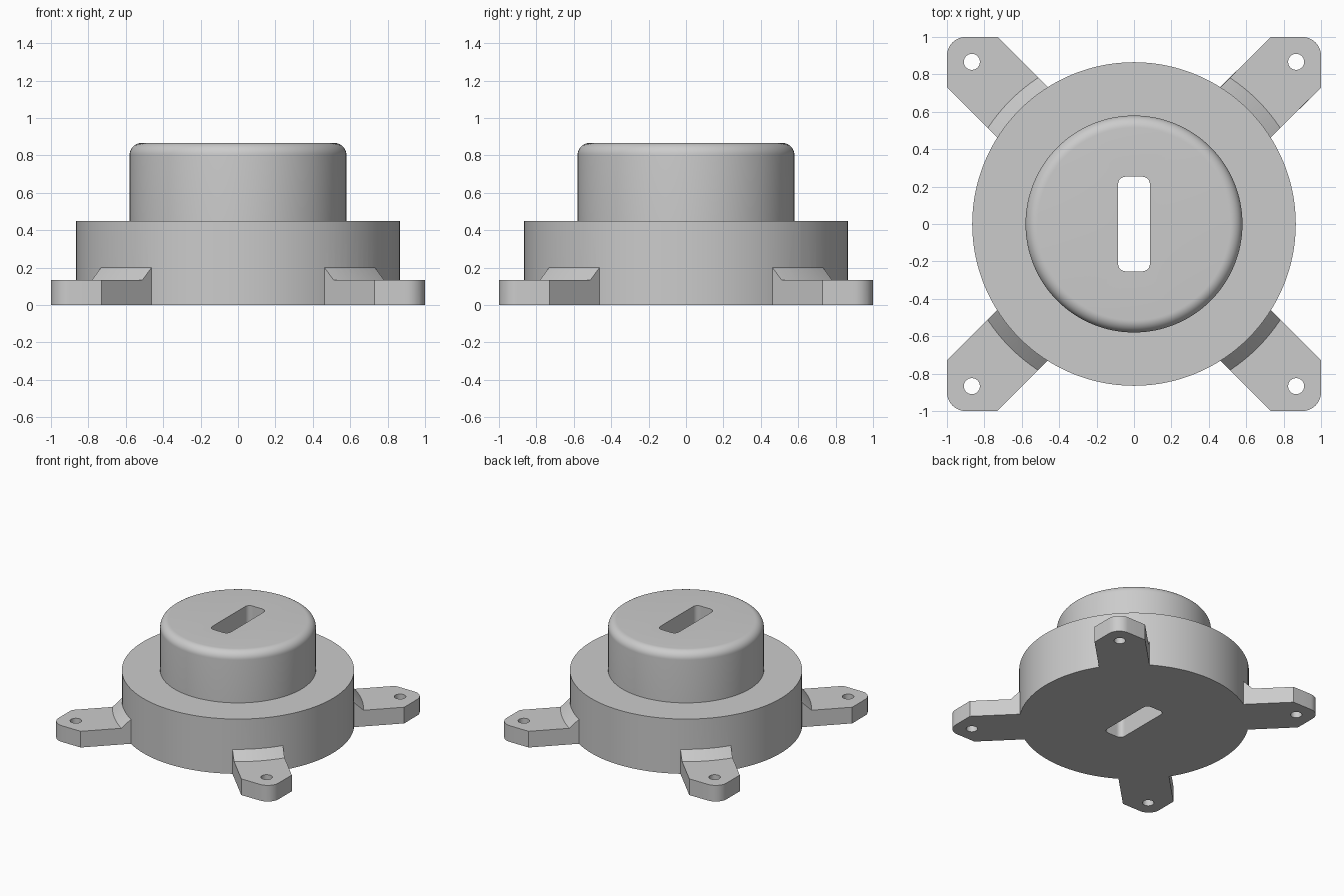
import bpy, bmesh
from math import sin, cos, pi, radians
from mathutils import Matrix

cube = bpy.data.objects.get("Cube")
if cube:
    bpy.data.objects.remove(cube, do_unlink=True)

SEGMENTS = 128

grey = bpy.data.materials.new("plain grey")
grey.use_nodes = True
COLOUR = (0.6, 0.6, 0.6, 1)
grey.diffuse_color = COLOUR
grey.node_tree.nodes["Principled BSDF"].inputs["Base Color"].default_value = COLOUR


def finish(name, bm):
    bmesh.ops.recalc_face_normals(bm, faces=bm.faces)
    mesh = bpy.data.meshes.new(name)
    bm.to_mesh(mesh)
    bm.free()
    mesh.materials.append(grey)
    obj = bpy.data.objects.new(name, mesh)
    bpy.context.collection.objects.link(obj)
    return obj


def lathe(name, profile, closed=False):
    """Revolve (radius, z) points around the z axis."""
    bm = bmesh.new()
    verts = [bm.verts.new((r, 0, z)) for r, z in profile]
    pairs = list(zip(verts, verts[1:])) + ([(verts[-1], verts[0])] if closed else [])
    edges = [bm.edges.new(p) for p in pairs]
    bmesh.ops.spin(bm, geom=verts + edges, cent=(0, 0, 0), axis=(0, 0, 1),
                   angle=2 * pi, steps=SEGMENTS, use_duplicate=False)
    bmesh.ops.remove_doubles(bm, verts=bm.verts, dist=1e-5)
    return finish(name, bm)


def prism(name, outline, z0, z1):
    """Extrude a flat (x, y) outline between two heights."""
    bm = bmesh.new()
    face = bm.faces.new([bm.verts.new((x, y, z0)) for x, y in outline])
    top = bmesh.ops.extrude_face_region(bm, geom=[face])["geom"]
    bmesh.ops.translate(bm, vec=(0, 0, z1 - z0),
                        verts=[v for v in top if isinstance(v, bmesh.types.BMVert)])
    return finish(name, bm)


def arc(cx, cy, r, start, end, steps):
    angles = [radians(start + (end - start) * i / steps) for i in range(steps + 1)]
    return [(cx + r * cos(a), cy + r * sin(a)) for a in angles]


def combine(target, other, operation):
    """Apply a boolean and discard the second object."""
    mod = target.modifiers.new(operation.lower(), "BOOLEAN")
    mod.operation, mod.solver, mod.object = operation, "EXACT", other
    bpy.context.view_layer.objects.active = target
    bpy.ops.object.modifier_apply(modifier=mod.name)
    bpy.data.objects.remove(other, do_unlink=True)


# Round base with a narrower, soft-edged boss on top
housing = lathe("housing", [(0, 0), (0.865, 0), (0.865, 0.45), (0.58, 0.45)]
                + arc(0.515, 0.802, 0.065, 0, 90, 10) + [(0, 0.867)])

# Corner lug: diagonal outline cut from a flange with a conical root
lug = lathe("lug", [(0.8, 0), (1.5, 0), (1.5, 0.133), (0.935, 0.133), (0.8, 0.265)],
            closed=True)
outline = ([(0.635, 0.365), (1, 0.73)] + arc(0.9, 0.9, 0.1, 0, 90, 10)
           + [(0.73, 1), (0.365, 0.635)])
combine(lug, prism("lug_outline", outline, -0.1, 0.5), "INTERSECT")
combine(lug, prism("screw_hole", arc(0.867, 0.867, 0.043, 0, 348.75, 31), -0.1, 0.5),
        "DIFFERENCE")

# Four lugs joined to the housing
for i in range(4):
    copy = bpy.data.objects.new("mounting_lug", lug.data.copy())
    bpy.context.collection.objects.link(copy)
    copy.data.transform(Matrix.Rotation(i * pi / 2, 4, "Z"))
    combine(housing, copy, "UNION")
bpy.data.objects.remove(lug, do_unlink=True)

# Rounded slot right through the middle
slot = []
for sx, sy, start in ((1, 1, 0), (-1, 1, 90), (-1, -1, 180), (1, -1, 270)):
    slot += arc(sx * 0.045, sy * 0.213, 0.04, start, start + 90, 6)
combine(housing, prism("slot", slot, -0.1, 1), "DIFFERENCE")

# Smooth round walls, crisp edges
bpy.ops.object.select_all(action="DESELECT")
housing.select_set(True)
bpy.context.view_layer.objects.active = housing
bpy.ops.object.shade_smooth_by_angle(angle=radians(30))
